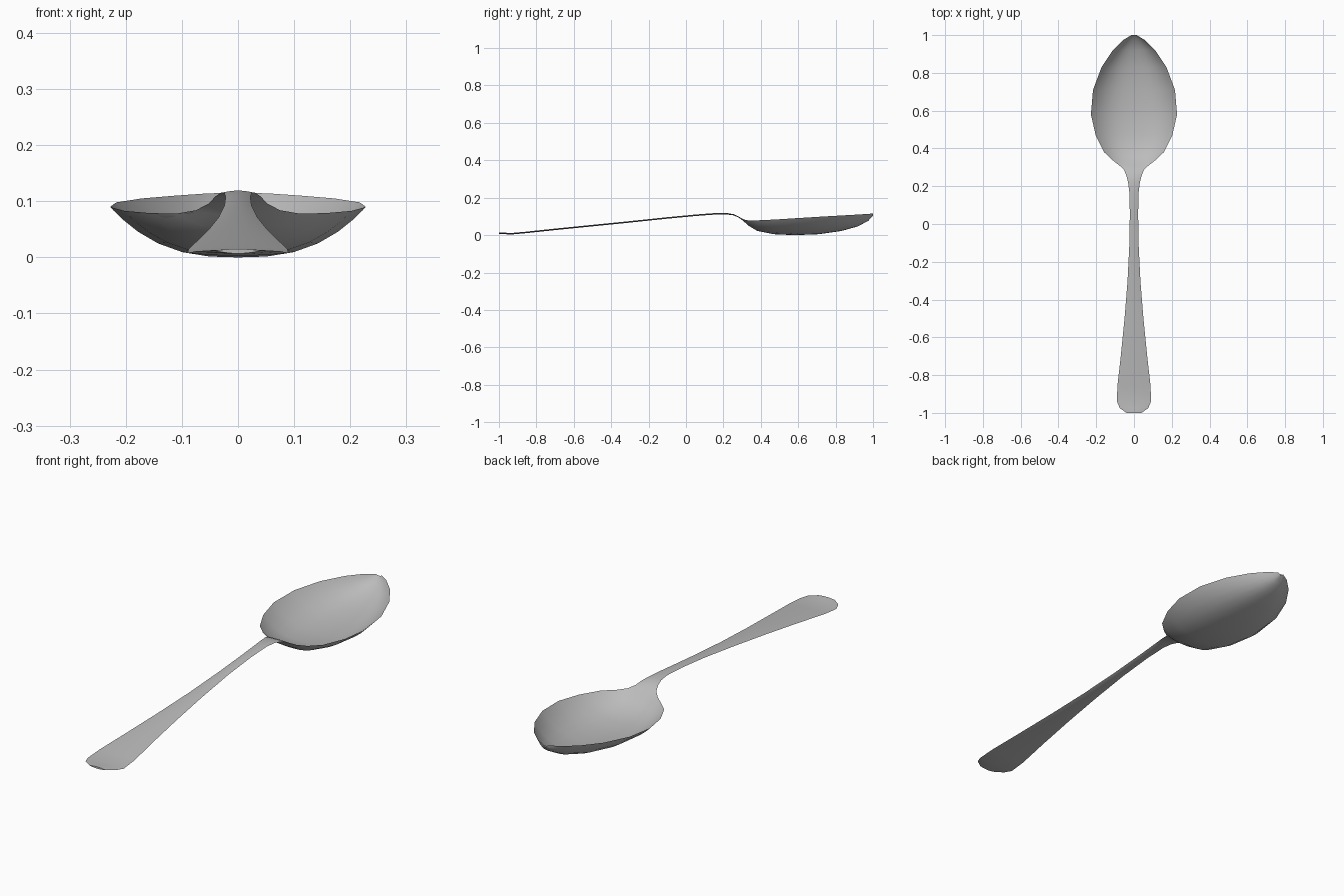
import bpy
import bmesh
import math

cube = bpy.data.objects.get("Cube")
if cube:
    bpy.data.objects.remove(cube, do_unlink=True)

# One metal for the whole spoon
metal = bpy.data.materials.new("brushed_grey_metal")
metal.use_nodes = True
grey = (0.5, 0.5, 0.5, 1.0)
metal.diffuse_color = grey
metal.node_tree.nodes["Principled BSDF"].inputs["Base Color"].default_value = grey

# Handle stations: y, half width, height of the middle line
HANDLE = [
    (-1, .04, .015), (-.975, .075, .014), (-.94, .09, .011), (-.86, .088, .018),
    (-.7, .07, .035), (-.5, .05, .055), (-.3, .034, .075), (-.1, .024, .096),
    (.06, .022, .111), (.17, .025, .119), (.22, .031, .118),
]
# Neck and bowl stations: y, half width, rim height, floor height
BOWL = [
    (.255, .04, .109, .112), (.285, .052, .096, .098), (.308, .075, .084, .08),
    (.335, .11, .078, .056), (.38, .158, .079, .029), (.47, .203, .083, .011),
    (.58, .228, .09, .006), (.71, .217, .098, .011), (.83, .172, .105, .028),
    (.92, .112, .11, .053), (.975, .055, .114, .083), (1, .014, .115, .111),
]
COLUMNS = 14


def section(y, half, rim, floor, thick, power):
    """Closed lens section: curved top, thicker middle, sharp side edges."""
    top, under = [], []
    for i in range(COLUMNS + 1):
        u = -math.cos(math.pi * i / COLUMNS)
        z = floor + (rim - floor) * abs(u) ** power
        top.append((u * half, y, z))
        if 0 < i < COLUMNS:
            under.append((u * half, y, z - thick * (1 - u * u)))
    return top + under[::-1]


def loft(name, rings):
    """Skin a row of matching sections and cap both ends."""
    bm = bmesh.new()
    rows = [[bm.verts.new(p) for p in ring] for ring in rings]
    count = len(rows[0])
    for a, b in zip(rows, rows[1:]):
        for i in range(count):
            j = (i + 1) % count
            bm.faces.new((a[i], a[j], b[j], b[i]))
    bm.faces.new(rows[0])
    bm.faces.new(rows[-1][::-1])
    bmesh.ops.recalc_face_normals(bm, faces=bm.faces)
    mesh = bpy.data.meshes.new(name)
    bm.to_mesh(mesh)
    bm.free()
    mesh.materials.append(metal)
    obj = bpy.data.objects.new(name, mesh)
    bpy.context.collection.objects.link(obj)
    bpy.ops.object.select_all(action='DESELECT')
    obj.select_set(True)
    bpy.context.view_layer.objects.active = obj
    bpy.ops.object.shade_smooth_by_angle(angle=math.radians(40))
    return obj


# Handle has a slight crown; the bowl is a hollow with steep sides
rings = [section(y, w, z - .003, z, .008, 2) for y, w, z in HANDLE]
rings += [section(y, w, rim, floor, .006, 2.8) for y, w, rim, floor in BOWL]
loft("spoon", rings)
